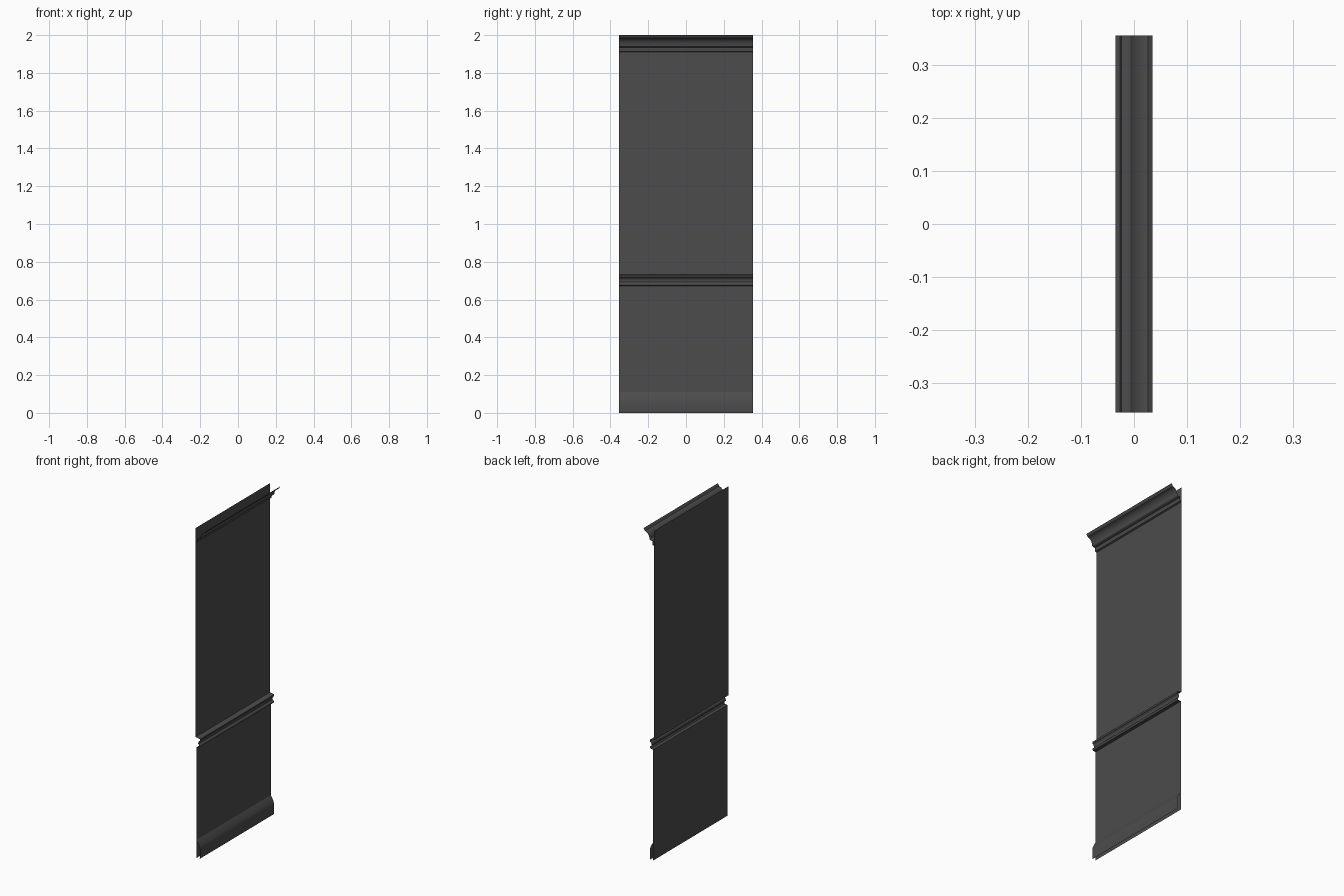
import bpy, bmesh, math

if "Cube" in bpy.data.objects:
    bpy.data.objects.remove(bpy.data.objects["Cube"])

HALF = 0.356      # half length of the wall run
WALL_HI = -0.035  # upper wall plane
WALL_LO = -0.029  # lower wall plane

# Dark charcoal paint
paint = bpy.data.materials.new("dark_paint")
paint.diffuse_color = (0.072, 0.072, 0.072, 1)
paint.use_nodes = True
paint.node_tree.nodes["Principled BSDF"].inputs["Base Color"].default_value = paint.diffuse_color


def curve(p0, p1, p2, n=8):
    """Quadratic curve between p0 and p2, pulled toward p1."""
    return [tuple((1 - t) ** 2 * a + 2 * t * (1 - t) * b + t * t * c
                  for a, b, c in zip(p0, p1, p2))
            for t in (i / n for i in range(n + 1))]


def extrude(name, profile):
    """Sweep an open (x, z) profile, listed bottom to top, along y."""
    bm = bmesh.new()
    near = [bm.verts.new((x, -HALF, z)) for x, z in profile]
    far = [bm.verts.new((x, HALF, z)) for x, z in profile]
    for i in range(len(profile) - 1):
        bm.faces.new((near[i], far[i], far[i + 1], near[i + 1]))
    me = bpy.data.meshes.new(name)
    bm.to_mesh(me)
    bm.free()
    me.materials.append(paint)
    ob = bpy.data.objects.new(name, me)
    bpy.context.collection.objects.link(ob)
    bpy.ops.object.select_all(action='DESELECT')
    bpy.context.view_layer.objects.active = ob
    ob.select_set(True)
    bpy.ops.object.shade_smooth_by_angle(angle=math.radians(30))
    return ob


# Flat wall sheets, open behind the chair rail
extrude("lower_wall", [(WALL_LO, 0), (WALL_LO, 0.672)])
extrude("upper_wall", [(WALL_HI, 0.732), (WALL_HI, 2.0)])

# Baseboard with a curved top
extrude("baseboard", [(-0.008, 0), (-0.007, 0.005)]
        + curve((-0.007, 0.062), (-0.012, 0.085), (WALL_LO, 0.11)))

# Chair rail: lower bead, cove, projecting top lip
extrude("chair_rail", [(WALL_LO, 0.672)]
        + curve((-0.012, 0.674), (-0.004, 0.682), (-0.013, 0.69), 5)
        + curve((-0.018, 0.694), (-0.018, 0.712), (-0.007, 0.716), 6)
        + [(-0.006, 0.726), (WALL_HI, 0.732)])

# Crown: foot, bead, cove and flared top lip, open on top
extrude("crown_moulding", [(WALL_HI, 1.91), (-0.026, 1.914), (-0.024, 1.935)]
        + curve((-0.009, 1.938), (-0.005, 1.94), (-0.005, 1.947), 3)
        + curve((-0.004, 1.952), (0.002, 1.978), (0.026, 1.985))
        + [(0.035, 2.0)])
